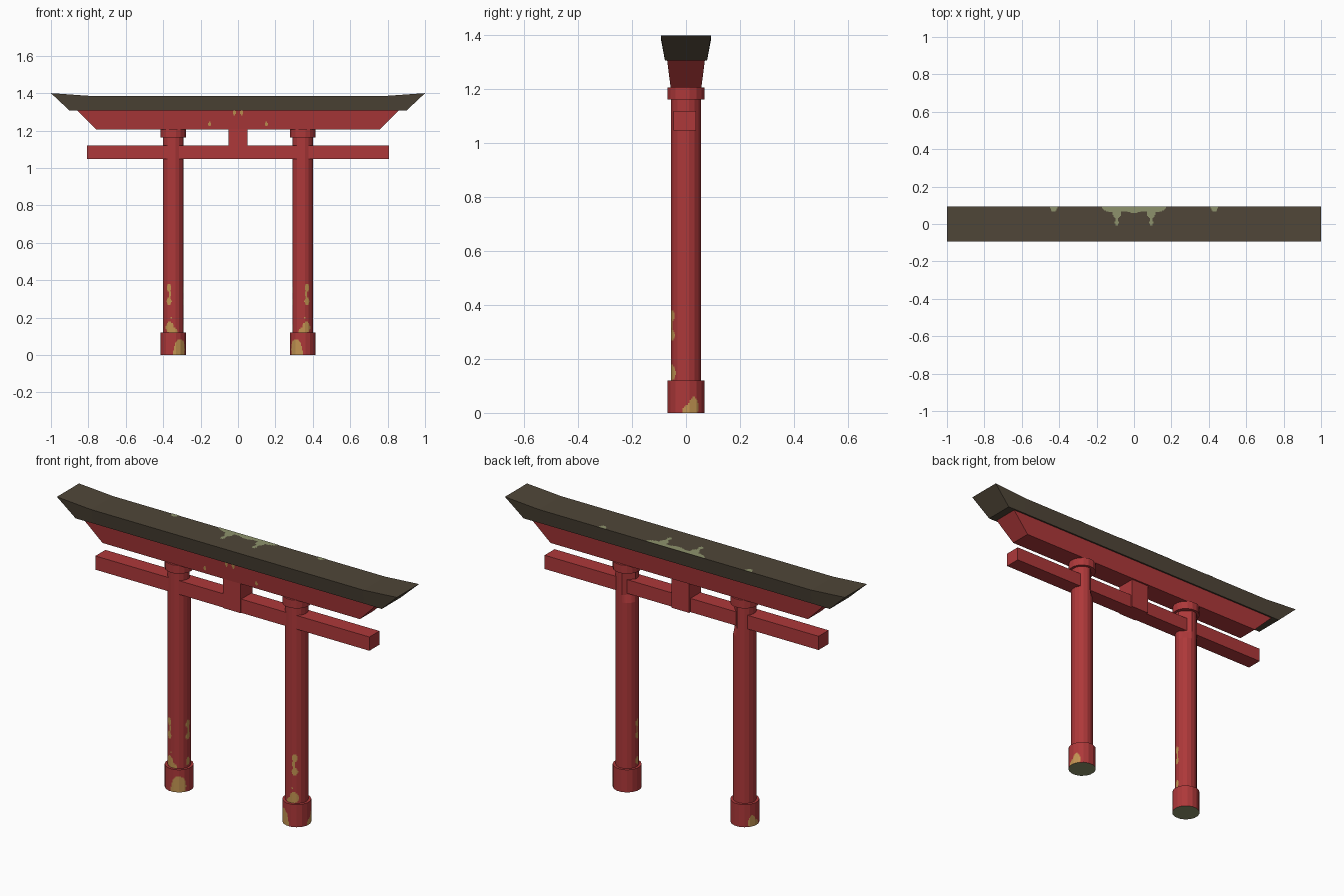
import bpy, bmesh, math
from mathutils import Vector

if "Cube" in bpy.data.objects:
    bpy.data.objects.remove(bpy.data.objects["Cube"])


def mat(name, col):
    m = bpy.data.materials.new(name)
    m.diffuse_color = (*col, 1)
    m.use_nodes = True
    m.node_tree.nodes["Principled BSDF"].inputs["Base Color"].default_value = m.diffuse_color
    return m


RED = mat("weathered_red", (0.42, 0.040, 0.042))
DARK = mat("dark_roof", (0.080, 0.062, 0.040))
TAN = mat("bare_wood", (0.55, 0.30, 0.085))
MOSS = mat("moss_green", (0.27, 0.29, 0.15))


def finish(name, bm, mats, recalc=True):
    if recalc:
        bmesh.ops.recalc_face_normals(bm, faces=bm.faces[:])
    me = bpy.data.meshes.new(name)
    bm.to_mesh(me)
    bm.free()
    for m in mats:
        me.materials.append(m)
    ob = bpy.data.objects.new(name, me)
    bpy.context.collection.objects.link(ob)
    return ob


# beam lofted along x: sections of (x_top, z_top, x_bottom, z_bottom)
def beam(name, sections, w_top, w_bot, m, yc=0):
    bm = bmesh.new()
    rings = []
    for xt, zt, xb, zb in sections:
        rings.append([bm.verts.new(p) for p in (
            (xb, yc - w_bot, zb), (xb, yc + w_bot, zb),
            (xt, yc + w_top, zt), (xt, yc - w_top, zt))])
    for a, b in zip(rings, rings[1:]):
        for i in range(4):
            j = (i + 1) % 4
            bm.faces.new((a[i], a[j], b[j], b[i]))
    bm.faces.new(rings[0])
    bm.faces.new(rings[-1])
    return finish(name, bm, [m])


# faceted round post; facets are cut into strips so worn paint can be picked by rule
def post(name, s, r, zs, rule=None, sides=16, sub=5, notch=None):
    bm = bmesh.new()
    rings = []
    if not rule:
        sub = 1
    corners = [Vector((math.sin(t) * s * r, -math.cos(t) * r))
               for t in [2 * math.pi * (i + 0.5) / sides for i in range(sides)]]
    d = Vector((-s, 1)).normalized()
    for z in zs:
        ring = []
        for i in range(sides):
            for k in range(sub):
                p = corners[i].lerp(corners[(i + 1) % sides], k / sub)
                if notch and z > notch[0]:
                    p = p - d * max(0, p.dot(d) - notch[1])
                ring.append(bm.verts.new((p.x + s * 0.346, p.y, z)))
        rings.append(ring)
    n = len(rings[0])
    for a, b in zip(rings, rings[1:]):
        for i in range(n):
            j = (i + 1) % n
            f = bm.faces.new((a[i], a[j], b[j], b[i]))
            if rule:
                c = f.calc_center_median()
                # angle from the front, positive towards the middle of the gate
                ang = math.degrees(math.atan2(-s * (c.x - s * 0.346), -c.y))
                f.material_index = 1 if rule(ang, c.z) else 0
    bm.faces.new(rings[0]).material_index = 2
    bm.faces.new(rings[-1])
    return finish(name, bm, [RED, TAN, MOSS])


def inside(a, z, blobs):
    return any(((a - ca) / ra) ** 2 + ((z - cz) / rz) ** 2 < 1 for ca, cz, ra, rz in blobs)


# worn patches: (angle, height, angle radius, height radius)
BASE_WEAR = [(33, 0.03, 30, 0.055), (15, 0.0, 18, 0.045),
             (-115, 0.02, 17, 0.04), (-95, 0.0, 18, 0.03)]
POST_WEAR = [(-22, 0.15, 24, 0.028), (0, 0.125, 24, 0.022), (-12, 0.2, 5, 0.008),
             (-25, 0.36, 15, 0.023), (-19, 0.325, 6, 0.03), (-25, 0.288, 17, 0.019),
             (84, 0.35, 13, 0.02), (88, 0.32, 6, 0.03), (84, 0.285, 14, 0.018),
             (85, 0.15, 12, 0.022)]

for s, side in ((-1, "left"), (1, "right")):
    post(side + "_base", s, 0.07, [i * 0.006 for i in range(16)] + [0.12],
         lambda a, z: inside(a, z, BASE_WEAR))
    post(side + "_post", s, 0.056,
         [0.1 + i * 0.008 for i in range(38)] + [1.0, 1.04, 1.2],
         lambda a, z: inside(a, z, POST_WEAR), notch=(1.02, 0.044))
    cap = post(side + "_cap", s, 0.07, [1.163, 1.207])
    for p in cap.data.polygons:
        p.material_index = 0

# beams and centre strut
beam("tie_beam", [(-0.806, 1.12, -0.806, 1.047), (0.806, 1.12, 0.806, 1.047)],
     0.042, 0.042, RED, -0.005)
beam("centre_strut", [(-0.052, 1.22, -0.052, 1.047), (0.052, 1.22, 0.052, 1.047)],
     0.05, 0.05, RED, -0.002)
beam("upper_beam", [(-0.86, 1.309, -0.757, 1.206), (0.86, 1.309, 0.757, 1.206)],
     0.07, 0.057, RED)
beam("roof_beam", [(-1, 1.4, -0.9, 1.306), (-0.8, 1.386, -0.8, 1.307),
                   (0.8, 1.386, 0.8, 1.307), (1, 1.4, 0.9, 1.306)], 0.093, 0.078, DARK)


# thin sheet of small cells kept where they fall inside the blobs
def sheet(name, m, blobs, ext, step, place):
    bm = bmesh.new()
    u0, u1, v0, v1 = ext
    for i in range(round((u1 - u0) / step)):
        for j in range(round((v1 - v0) / step)):
            u, v = u0 + i * step, v0 + j * step
            if inside(abs(u + step / 2), v + step / 2, blobs):
                bm.faces.new([bm.verts.new(place(u + a * step, v + b * step))
                              for a, b in ((0, 0), (1, 0), (1, 1), (0, 1))])
    bmesh.ops.remove_doubles(bm, verts=bm.verts[:], dist=1e-5)
    return finish(name, bm, [m], False)


# moss along the back edge of the roof
sheet("roof_moss", MOSS,
      [(0, 0.093, 0.055, 0.035), (0.11, 0.093, 0.06, 0.03), (0.06, 0.09, 0.04, 0.022),
       (0.092, 0.055, 0.022, 0.025), (0.092, 0.025, 0.009, 0.04),
       (0.092, 0.008, 0.012, 0.012), (0.43, 0.093, 0.02, 0.025)],
      (-0.46, 0.46, -0.007, 0.093), 0.005, lambda u, v: (u, v, 1.3875))

# small chips on the front of the upper beam
sheet("upper_beam_chips", TAN,
      [(0.02, 1.295, 0.007, 0.014), (0.152, 1.235, 0.007, 0.012)],
      (-0.18, 0.18, 1.208, 1.308), 0.004,
      lambda u, v: (u, -0.0585 - (v - 1.206) * 0.126, v))
